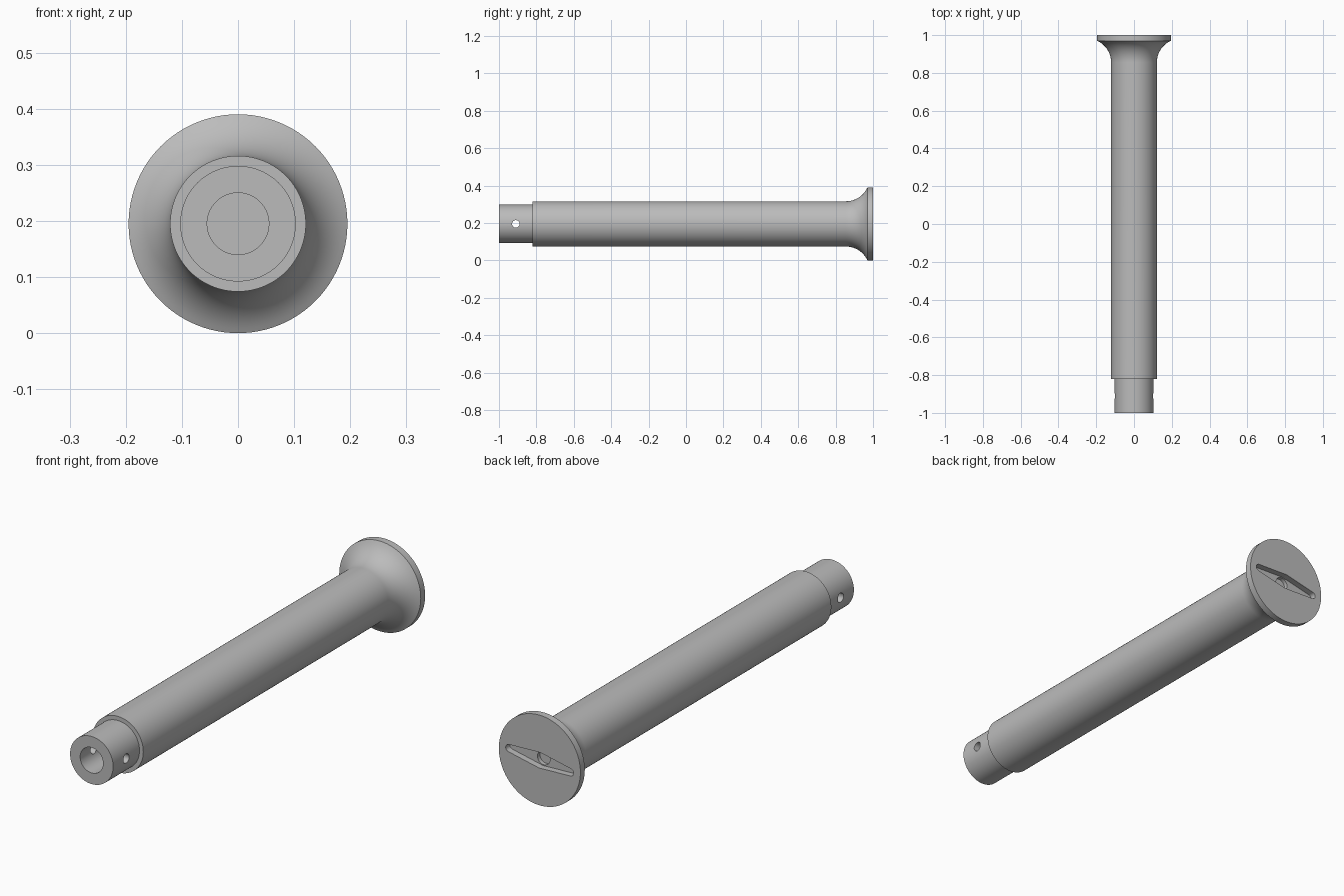
import bpy, bmesh
from math import sin, cos, pi, atan2, radians, asin
from mathutils import Matrix, Vector

if "Cube" in bpy.data.objects:
    bpy.data.objects.remove(bpy.data.objects["Cube"], do_unlink=True)

AXIS_Z = 0.195
SEGMENTS = 96

steel = bpy.data.materials.new("grey_steel")
steel.use_nodes = True
grey = (0.5, 0.5, 0.5, 1)
steel.diffuse_color = grey
steel.node_tree.nodes["Principled BSDF"].inputs["Base Color"].default_value = grey


def make_object(name, bm):
    bmesh.ops.recalc_face_normals(bm, faces=bm.faces)
    mesh = bpy.data.meshes.new(name)
    bm.to_mesh(mesh)
    bm.free()
    mesh.materials.append(steel)
    obj = bpy.data.objects.new(name, mesh)
    bpy.context.collection.objects.link(obj)
    return obj


def lathe(name, profile):
    """Turn a (radius, y) profile around the pin's long axis."""
    bm = bmesh.new()
    verts = [bm.verts.new((r, y, AXIS_Z)) for r, y in profile]
    edges = [bm.edges.new(pair) for pair in zip(verts, verts[1:])]
    bmesh.ops.spin(bm, geom=verts + edges, cent=(0, 0, AXIS_Z), axis=(0, 1, 0),
                   angle=2 * pi, steps=SEGMENTS)
    bmesh.ops.remove_doubles(bm, verts=bm.verts, dist=1e-5)
    return make_object(name, bm)


def prism(name, outline, start, end):
    """Extrude an (x, z) outline between two y positions."""
    bm = bmesh.new()
    face = bm.faces.new([bm.verts.new((x, start, z + AXIS_Z)) for x, z in outline])
    moved = bmesh.ops.extrude_face_region(bm, geom=[face])["geom"]
    bmesh.ops.translate(bm, vec=(0, end - start, 0),
                        verts=[v for v in moved if isinstance(v, bmesh.types.BMVert)])
    return make_object(name, bm)


def arc(cx, radius, a0, a1, steps):
    return [(cx + radius * cos(a0 + (a1 - a0) * i / steps),
             radius * sin(a0 + (a1 - a0) * i / steps)) for i in range(steps + 1)]


def cut(target, cutter):
    cutter.hide_render = True
    mod = target.modifiers.new("cut", 'BOOLEAN')
    mod.operation = 'DIFFERENCE'
    mod.solver = 'EXACT'
    mod.object = cutter
    bpy.context.view_layer.objects.active = target
    bpy.ops.object.modifier_apply(modifier=mod.name)
    bpy.data.objects.remove(cutter, do_unlink=True)


# Turned pin: blind bore, stepped tail, shank, flared neck and flat head
shank_r, head_r, flare_r, flare_y = 0.121, 0.195, 0.126, 0.855
sweep = atan2(0.114, flare_r - (head_r - shank_r))
flare = [(shank_r + flare_r * (1 - cos(sweep * i / 16)),
          flare_y + flare_r * sin(sweep * i / 16)) for i in range(16)]
pin = lathe("headed_pin", [(0, -0.8), (0.055, -0.8), (0.055, -1), (0.103, -1),
                           (0.103, -0.82), (shank_r, -0.82)] + flare
            + [(head_r, 0.97), (head_r, 1), (0, 1)])

# Cross hole through the hollow tail
bm = bmesh.new()
bmesh.ops.create_cone(bm, cap_ends=True, segments=32, radius1=0.02, radius2=0.02, depth=0.4,
                      matrix=Matrix.Translation((0, -0.91, AXIS_Z)) @ Matrix.Rotation(pi / 2, 4, 'Y'))
cut(pin, make_object("cross_hole_cutter", bm))

# Tapered tool slot in the head, wide in the middle and round at both ends
mid_r, end_r, reach = 0.034, 0.016, 0.147
lean = asin((mid_r - end_r) / reach)
side = pi / 2 - lean
right_end = arc(reach, end_r, -side, side, 12)
top = arc(0, mid_r, side, pi - side, 6)
outline = right_end + top
outline += [(-x, -z) for x, z in outline]
tilt = Matrix.Rotation(radians(5), 2)
outline = [tuple(tilt @ Vector(p)) for p in outline]
cut(pin, prism("slot_cutter", outline, 0.972, 1.05))

# Small round recess in the slot floor
cut(pin, prism("recess_cutter", arc(0, 0.03, 0, 2 * pi, 40)[:-1], 0.955, 1.05))

# Smooth turned surfaces with crisp edges
bpy.ops.object.select_all(action='DESELECT')
pin.select_set(True)
bpy.context.view_layer.objects.active = pin
bpy.ops.object.shade_smooth_by_angle(angle=radians(30))
